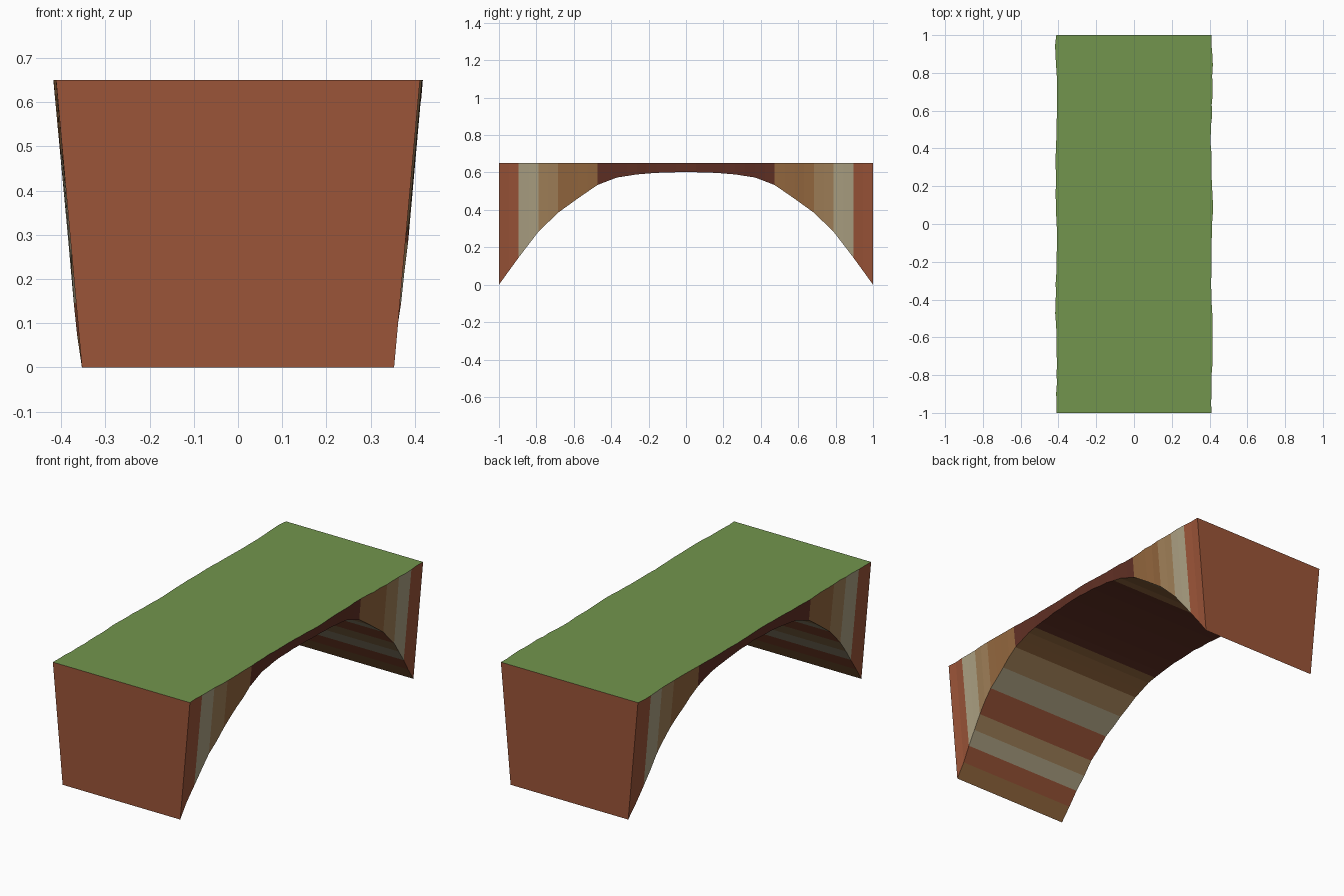
import bpy, bmesh, math, random

if "Cube" in bpy.data.objects:
    bpy.data.objects.remove(bpy.data.objects["Cube"])

random.seed(4)
SEGMENTS = 38
TOP = 0.65


def material(name, rgb):
    m = bpy.data.materials.new(name)
    m.diffuse_color = (*rgb, 1)
    m.use_nodes = True
    m.node_tree.nodes["Principled BSDF"].inputs["Base Color"].default_value = m.diffuse_color
    return m


# Rock strata colours and grass
grass = material("grass", (0.17, 0.30, 0.075))
red = material("red_rock", (0.33, 0.09, 0.04))
pale = material("pale_rock", (0.42, 0.36, 0.23))
tan = material("tan_rock", (0.36, 0.22, 0.10))
brown = material("brown_rock", (0.30, 0.14, 0.05))
dark = material("dark_rock", (0.12, 0.03, 0.018))
palette = [grass, red, pale, tan, brown, dark]
strata = [4, 1, 2, 3, 1, 1, 2, 3, 4, 5]

# Arch height by distance from the centre
arch = [(0, .603), (.16, .598), (.26, .59), (.37, .573), (.474, .533), (.58, .46),
        (.684, .385), (.79, .282), (.895, .145), (1, 0)]


def arch_height(y):
    a = abs(y)
    for (y0, z0), (y1, z1) in zip(arch, arch[1:]):
        if a <= y1 + 1e-6:
            return z0 + (z1 - z0) * (a - y0) / (y1 - y0)
    return 0


# Cross-sections along the bridge: wider at the top, with rough edges
bm = bmesh.new()
rings = []
for i in range(SEGMENTS + 1):
    y = -1 + 2 * i / SEGMENTS
    z = arch_height(y)
    end = i in (0, SEGMENTS)
    ring = []
    for side, height in ((-1, z), (1, z), (1, TOP), (-1, TOP)):
        rough = 0 if end else 0.004 * math.sin(9 * y + side) + random.uniform(-.002, .003)
        ring.append(bm.verts.new((side * (0.353 + 0.09 * height + rough), y, height)))
    rings.append(ring)

for a, b in zip(rings, rings[1:]):
    for k in range(4):
        n = (k + 1) % 4
        bm.faces.new((a[k], a[n], b[n], b[k]))
bm.faces.new(rings[0])
bm.faces.new(rings[-1][::-1])
bmesh.ops.recalc_face_normals(bm, faces=bm.faces)

# Colour each face by its height in the strata, grass on top
for f in bm.faces:
    z = sum(v.co.z for v in f.verts) / len(f.verts)
    f.material_index = 0 if z > TOP - 1e-4 else strata[min(9, int(z / 0.065))]

mesh = bpy.data.meshes.new("rock_bridge")
bm.to_mesh(mesh)
bm.free()
for m in palette:
    mesh.materials.append(m)
bridge = bpy.data.objects.new("rock_bridge", mesh)
bpy.context.collection.objects.link(bridge)
